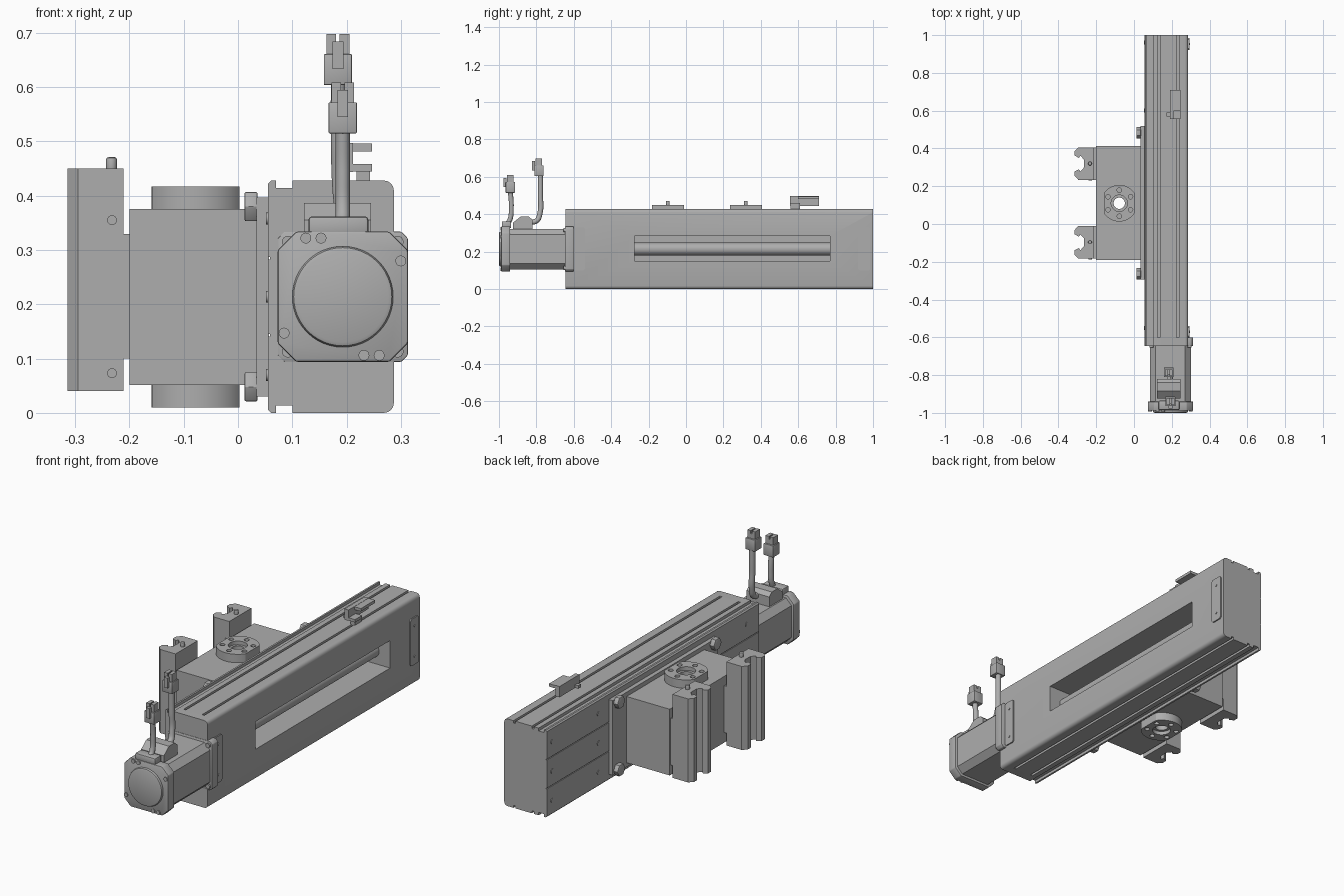
import bpy
import bmesh
from math import cos, sin, pi
from mathutils import Vector

default_cube = bpy.data.objects.get("Cube")
if default_cube:
    bpy.data.objects.remove(default_cube)

# One flat metal grey for the whole machine
grey = bpy.data.materials.new("machine grey")
grey.use_nodes = True
colour = (0.42, 0.42, 0.42, 1)
grey.diffuse_color = colour
grey.node_tree.nodes["Principled BSDF"].inputs["Base Color"].default_value = colour


def place(axis, u, v, depth):
    """Map a flat profile point and a depth to a point in space."""
    return {"x": (depth, u, v), "y": (u, depth, v), "z": (u, v, depth)}[axis]


def activate(obj):
    bpy.ops.object.select_all(action="DESELECT")
    obj.select_set(True)
    bpy.context.view_layer.objects.active = obj


def extrude(name, outline, axis, start, end, bevel=0):
    """Prism with the given outline between two depths along an axis."""
    bm = bmesh.new()
    face = bm.faces.new([bm.verts.new(place(axis, u, v, start)) for u, v in outline])
    moved = bmesh.ops.extrude_face_region(bm, geom=[face])["geom"]
    offset = Vector(place(axis, 0, 0, end - start))
    bmesh.ops.translate(bm, vec=offset, verts=[g for g in moved if isinstance(g, bmesh.types.BMVert)])
    bmesh.ops.recalc_face_normals(bm, faces=bm.faces)
    mesh = bpy.data.meshes.new(name)
    bm.to_mesh(mesh)
    bm.free()
    obj = bpy.data.objects.new(name, mesh)
    bpy.context.collection.objects.link(obj)
    mesh.materials.append(grey)
    activate(obj)
    if bevel:
        mod = obj.modifiers.new("bevel", "BEVEL")
        mod.width, mod.segments, mod.limit_method = bevel, 2, "ANGLE"
        bpy.ops.object.modifier_apply(modifier=mod.name)
    bpy.ops.object.shade_smooth_by_angle()
    return obj


def rect(u0, u1, v0, v1, cut=0):
    """Rectangle outline, with corners cut off when cut is given."""
    if not cut:
        return [(u0, v0), (u1, v0), (u1, v1), (u0, v1)]
    return [(u0 + cut, v0), (u1 - cut, v0), (u1, v0 + cut), (u1, v1 - cut),
            (u1 - cut, v1), (u0 + cut, v1), (u0, v1 - cut), (u0, v0 + cut)]


def circle(u, v, radius, sides=32):
    return [(u + radius * cos(2 * pi * i / sides), v + radius * sin(2 * pi * i / sides))
            for i in range(sides)]


def box(name, xs, ys, zs, bevel=0):
    return extrude(name, rect(*xs, *ys), "z", *zs, bevel)


def subtract(obj, cutter):
    activate(obj)
    mod = obj.modifiers.new("cut", "BOOLEAN")
    mod.operation, mod.solver, mod.object = "DIFFERENCE", "EXACT", cutter
    bpy.ops.object.modifier_apply(modifier=mod.name)
    bpy.data.objects.remove(cutter)
    bpy.ops.object.shade_smooth_by_angle()


def cable(name, points, radius):
    curve = bpy.data.curves.new(name, "CURVE")
    curve.dimensions, curve.bevel_depth, curve.use_fill_caps = "3D", radius, True
    spline = curve.splines.new("BEZIER")
    spline.bezier_points.add(len(points) - 1)
    for knot, point in zip(spline.bezier_points, points):
        knot.co = point
        knot.handle_left_type = knot.handle_right_type = "AUTO"
    obj = bpy.data.objects.new(name, curve)
    bpy.context.collection.objects.link(obj)
    curve.materials.append(grey)
    activate(obj)
    bpy.ops.object.convert(target="MESH")


# Long actuator housing: grooved extrusion, symmetric about mid height
LEFT, RIGHT, HALF = 0.055, 0.287, 0.214


def housing_outline(grooves):
    top = [(LEFT, 0.069), (LEFT + 0.004, 0.069), (LEFT + 0.004, 0.073), (LEFT, 0.073),
           (LEFT, HALF - 0.006), (LEFT + 0.006, HALF)]
    for start, end, depth in grooves:
        top += [(start, HALF), (start, HALF - depth), (end, HALF - depth), (end, HALF)]
    r = 0.018
    top += [(RIGHT - r + r * sin(a * pi / 8), HALF - r + r * cos(a * pi / 8)) for a in range(5)]
    return [(x, HALF + z) for x, z in top] + [(x, HALF - z) for x, z in reversed(top)]


wide_groove = (0.07, 0.1, 0.014)
thin_grooves = [(0.125, 0.137, 0.012), (0.225, 0.237, 0.012)]
housing = extrude("housing", housing_outline([wide_groove] + thin_grooves), "y", -0.6, 1)
extrude("front_end_cap", housing_outline([wide_groove]), "y", -0.645, -0.6)
subtract(housing, box("window_cutter", (0.09, 0.4), (-0.275, 0.77), (0.15, 0.285)))
CX, CZ = 0.193, 0.214
extrude("drive_screw", circle(CX, CZ, 0.034), "y", -0.29, 0.79)

# Thin side plates with screws at each end of the housing
for label, y0, y1 in (("front", -0.6, -0.54), ("rear", 0.92, 0.985)):
    extrude(label + "_side_plate", rect(y0, y1, 0.1, 0.33, 0.008), "x", RIGHT - 0.002, RIGHT + 0.006)
    for z in (0.14, 0.29):
        extrude(label + "_plate_screw", circle((y0 + y1) / 2, z, 0.006, 12), "x", RIGHT, RIGHT + 0.009)
for y in (0.6, 0.96, -0.55):
    for z in (0.07, CZ, 0.358):
        extrude("housing_screw", circle(y, z, 0.011, 16), "x", LEFT - 0.003, LEFT + 0.002)

# Motor: mounting flange, chamfered body, rear cover and domed disc
def motor_square(half, cut):
    return rect(CX - half, CX + half, CZ - half, CZ + half, cut)


extrude("motor_flange", motor_square(0.12, 0.012), "y", -0.647, -0.601, 0.003)
extrude("motor_body", motor_square(0.108, 0.03), "y", -0.96, -0.64)
extrude("motor_cover", motor_square(0.12, 0.034), "y", -0.988, -0.94, 0.004)
extrude("motor_disc", circle(CX, CZ, 0.093, 48), "y", -1, -0.98, 0.009)
for sx in (-1, 1):
    for sz in (-1, 1):
        extrude("flange_bolt", circle(CX + sx * 0.101, CZ + sz * 0.101, 0.011, 16), "y", -0.655, -0.64)
for x, z in ((0.125, 0.322), (0.153, 0.322), (0.3, 0.28), (0.085, 0.147), (0.232, 0.106), (0.26, 0.106)):
    extrude("cover_screw", circle(x, z, 0.01, 16), "y", -0.993, -0.98)

# Cable sockets on top of the motor
box("front_socket", (0.13, 0.24), (-0.985, -0.935), (0.325, 0.362), 0.006)
extrude("rear_socket", [(-0.925, 0.32), (-0.82, 0.32), (-0.82, 0.37), (-0.84, 0.387),
                        (-0.885, 0.387), (-0.925, 0.355)], "x", 0.122, 0.245)

# Cables with stepped plugs and a latch
cable("front_cable", [(CX, -0.96, 0.345), (CX, -0.942, 0.37), (CX, -0.934, 0.44), (CX, -0.94, 0.53)], 0.013)
cable("rear_cable", [(CX, -0.85, 0.36), (CX, -0.8, 0.365), (CX - 0.005, -0.78, 0.41),
                     (CX - 0.008, -0.778, 0.5), (CX - 0.008, -0.778, 0.62)], 0.014)
for label, x, y, z in (("front", CX, -0.94, 0.515), ("rear", CX - 0.009, -0.787, 0.604)):
    box(label + "_plug", (x - 0.026, x + 0.026), (y - 0.024, y + 0.026), (z, z + 0.057), 0.002)
    for side in (-1, 1):
        box(label + "_plug_tip", (x + side * 0.012 - 0.009, x + side * 0.012 + 0.009),
            (y - 0.018, y + 0.018), (z + 0.05, z + 0.094))
    box(label + "_plug_core", (x - 0.009, x + 0.009), (y - 0.01, y + 0.018), (z + 0.05, z + 0.08))
    box(label + "_plug_latch", (x - 0.01, x + 0.01), (y - 0.036, y - 0.02), (z + 0.03, z + 0.08))

# Fork sensor on the housing
TOP = 2 * HALF
box("sensor_foot", (0.218, 0.243), (0.56, 0.61), (TOP - 0.004, TOP + 0.02))
box("sensor_back", (0.19, 0.212), (0.555, 0.71), (TOP + 0.016, 0.497))
for z in (0.445, 0.482):
    box("sensor_prong", (0.205, 0.247), (0.6, 0.71) if z > 0.45 else (0.555, 0.61), (z, z + 0.014))
box("sensor_tab", (0.172, 0.195), (0.57, 0.59), (0.445, 0.46))

# Carriage plate with hexagonal stops at its corners
box("carriage_plate", (0.034, LEFT + 0.002), (-0.295, 0.52), (0.03, 0.397))
for y in (-0.264, 0.483):
    for z in (0.048, 0.38):
        extrude("hex_stop", circle(y, z, 0.031, 6), "x", 0.012, 0.036, 0.003)

# Gripper block with flat-sided flanges and a bore straight through
BX, BY = -0.078, 0.11
block = box("gripper_block", (-0.2, 0.036), (-0.19, 0.412), (0.051, 0.376))
subtract(block, extrude("bore_cutter", circle(BX, BY, 0.03), "z", 0, 0.5))
for label, z0, z1, outer in (("top", 0.374, 0.417, 0.417), ("bottom", 0.01, 0.053, 0.01)):
    outline = [(min(max(x, BX - 0.081), BX + 0.081), y) for x, y in circle(BX, BY, 0.097, 64)]
    flange = extrude(label + "_flange", outline, "z", z0, z1)
    subtract(flange, extrude("bore_cutter", circle(BX, BY, 0.03), "z", 0, 0.5))
    subtract(flange, extrude("recess_cutter", circle(BX, BY, 0.043), "z", outer - 0.018, outer + 0.018))
    for x, y in circle(BX, BY, 0.069, 12)[1::2]:
        subtract(flange, extrude("bolt_cutter", circle(x, y, 0.012, 16), "z", outer - 0.02, outer + 0.02))

# Two jaws: slotted vertical rails mirrored about their own centre line
for label, y in (("front", -0.097), ("rear", 0.32)):
    half = [(-0.211, 0.086), (-0.295, 0.086), (-0.314, 0.066), (-0.314, 0.042),
            (-0.292, 0.03), (-0.284, 0.042), (-0.266, 0.022)]
    outline = [(x, y + d) for x, d in half] + [(x, y - d) for x, d in reversed(half)]
    extrude(label + "_jaw", outline, "z", 0.04, 0.45)
    box(label + "_jaw_mount", (-0.215, -0.198), (y - 0.086, y + 0.086), (0.1, 0.33))
    extrude(label + "_jaw_pin", circle(-0.233, y, 0.01, 16), "z", 0.44, 0.471, 0.004)
    for z in (0.073, 0.355):
        extrude(label + "_jaw_screw", circle(-0.232, z, 0.009, 16), "y", y - 0.09, y - 0.08)
